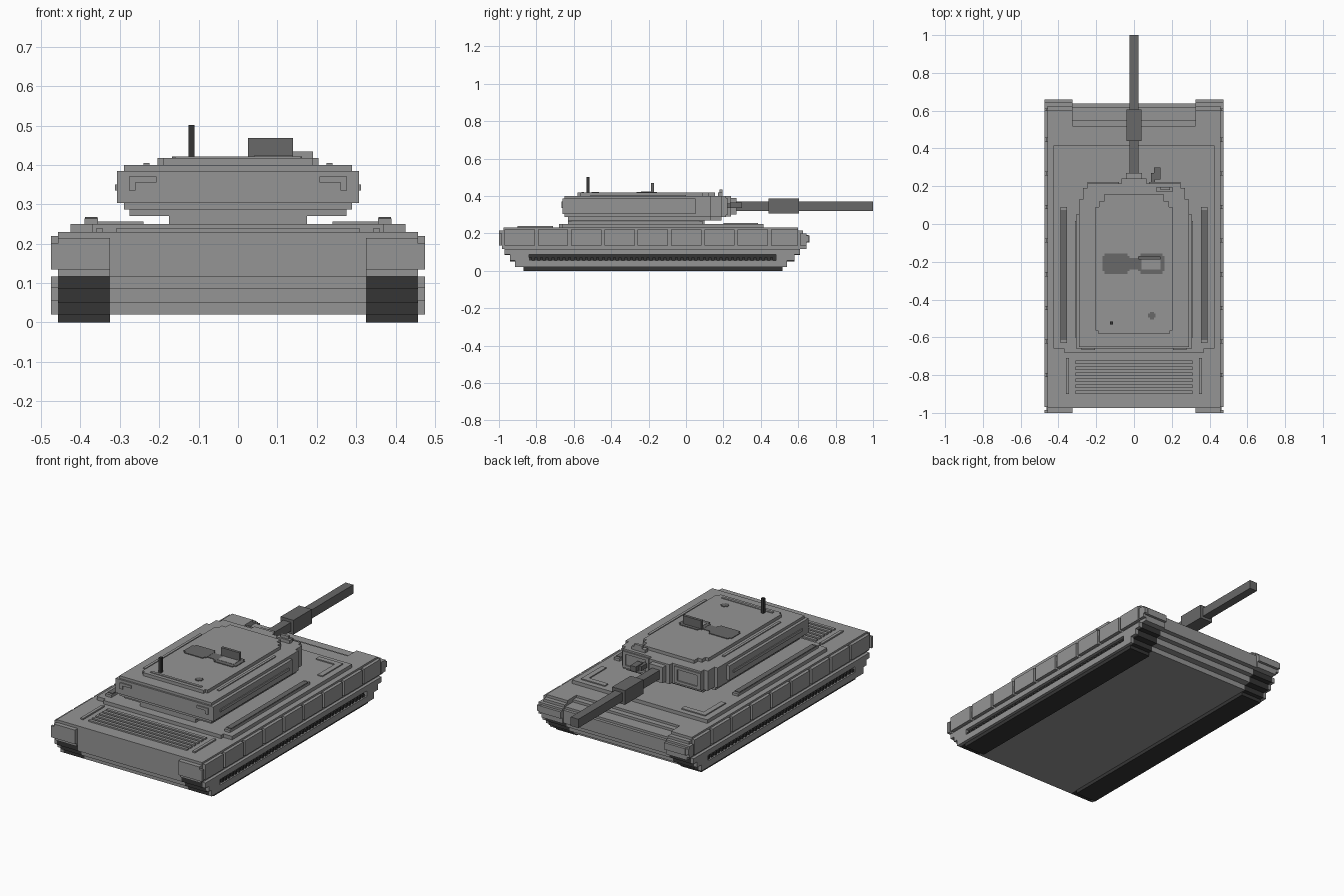
import bpy
import bmesh

default_cube = bpy.data.objects.get("Cube")
if default_cube:
    bpy.data.objects.remove(default_cube, do_unlink=True)


def make_material(name, value):
    material = bpy.data.materials.new(name)
    material.use_nodes = True
    colour = (value, value, value, 1)
    material.diffuse_color = colour
    shader = material.node_tree.nodes["Principled BSDF"]
    shader.inputs["Base Color"].default_value = colour
    shader.inputs["Roughness"].default_value = 0.8
    return material


armour = make_material("armour grey", 0.3)
gunmetal = make_material("gunmetal grey", 0.14)
rubber = make_material("track charcoal", 0.036)


def finish(name, mesh_data, material):
    bmesh.ops.recalc_face_normals(mesh_data, faces=mesh_data.faces)
    mesh = bpy.data.meshes.new(name)
    mesh_data.to_mesh(mesh)
    mesh_data.free()
    mesh.materials.append(material)
    part = bpy.data.objects.new(name, mesh)
    bpy.context.scene.collection.objects.link(part)
    return part


def boxes(name, material, spans, mirror=False):
    """One object from boxes given as x, y and z (low, high) pairs."""
    mesh_data = bmesh.new()
    for x, y, z in spans:
        sides = [x, (-x[1], -x[0])] if mirror else [x]
        for side in sides:
            cube = bmesh.ops.create_cube(mesh_data, size=1)
            for vert in cube["verts"]:
                for axis, (low, high) in enumerate((side, y, z)):
                    vert.co[axis] = high if vert.co[axis] > 0 else low
    return finish(name, mesh_data, material)


def plate(name, material, half_outline, z):
    """Symmetrical slab: the right half of the outline is mirrored."""
    outline = half_outline + [(-x, y) for x, y in reversed(half_outline)]
    mesh_data = bmesh.new()
    face = mesh_data.faces.new([mesh_data.verts.new((x, y, z[0])) for x, y in outline])
    raised = bmesh.ops.extrude_face_region(mesh_data, geom=[face])["geom"]
    for item in raised:
        if isinstance(item, bmesh.types.BMVert):
            item.co.z = z[1]
    return finish(name, mesh_data, material)


def centred(half):
    return (-half, half)


# Stepped running gear: each layer is a length range and a height range
inner, outer, skirt = 0.325, 0.457, 0.475
layers = [((-0.915, 0.54), (0.02, 0.05)),
          ((-0.94, 0.58), (0.05, 0.085)),
          ((-0.97, 0.61), (0.085, 0.117))]
boxes("belly", armour, [(centred(inner), y, z) for y, z in layers])
boxes("tracks", rubber,
      [((inner, outer), y, z) for y, z in layers]
      + [((inner, outer), (-0.87, 0.515), (0, 0.02))], mirror=True)

# Lower skirts leave a long slot through which the track shows
slot_y, slot_z = (-0.84, 0.48), (0.056, 0.087)
low, middle, high = layers
boxes("lower_skirts", armour, [
    ((outer, skirt), low[0], (low[1][0], slot_z[0])),
    ((outer, skirt), (middle[0][0], slot_y[0]), (slot_z[0], slot_z[1])),
    ((outer, skirt), (slot_y[1], middle[0][1]), (slot_z[0], slot_z[1])),
    ((outer, skirt), high[0], (slot_z[1], high[1][1]))], mirror=True)
boxes("slot_track_teeth", rubber, [
    ((outer, 0.467), (slot_y[0] + i * 0.03, slot_y[0] + i * 0.03 + 0.016), (slot_z[0], 0.072))
    for i in range(44)], mirror=True)

# Upper hull with a stepped nose
boxes("hull", armour, [
    (centred(outer), (-0.975, 0.52), (0.117, 0.23)),
    (centred(inner), (0.52, 0.55), (0.117, 0.217)),
    (centred(inner), (0.55, 0.62), (0.117, 0.203)),
    (centred(inner), (0.62, 0.637), (0.117, 0.19))])
boxes("front_fenders", armour, [
    ((inner, outer), (0.52, 0.6), (0.117, 0.23)),
    ((inner, outer), (0.6, 0.625), (0.117, 0.215)),
    ((inner, outer), (0.625, 0.645), (0.117, 0.2)),
    ((inner, outer), (0.645, 0.66), (0.15, 0.188))], mirror=True)
boxes("rear_fenders", armour, [
    ((inner, outer), (-1, -0.97), (0.135, 0.215)),
    ((inner, outer), (-0.985, -0.97), (0.117, 0.135))], mirror=True)

# Side armour panels, with the backing strip seen in the gaps
pitch, gap = 0.178, 0.016
panels = []
for i in range(9):
    start = -0.97 + i * pitch
    panels.append(((outer, skirt), (start, min(start + pitch - gap, 0.6)), (0.135, 0.22)))
boxes("side_panels", armour, panels, mirror=True)
boxes("panel_backing", armour, [
    ((outer, 0.463), (-1, 0.655), (0.15, 0.19)),
    ((outer, skirt), (-1, -0.985), (0.135, 0.2)),
    ((outer, skirt), (0.61, 0.645), (0.135, 0.2)),
    ((outer, skirt), (0.645, 0.658), (0.155, 0.188))], mirror=True)

# Raised deck and its fittings
plate("deck", armour, [(0.37, -0.68), (0.37, -0.66), (0.425, -0.66), (0.425, 0.415)], (0.23, 0.25))
boxes("deck_brackets", armour, [
    ((0.24, 0.39), (0.355, 0.385), (0.25, 0.256)),
    ((0.36, 0.39), (0.2, 0.355), (0.25, 0.256))], mirror=True)
boxes("stowage_rails", armour, [
    ((0.355, 0.39), (-0.63, 0.09), (0.25, 0.264))], mirror=True)
boxes("stowage_rail_tops", gunmetal, [
    ((0.357, 0.388), (-0.615, 0.075), (0.264, 0.268))], mirror=True)
boxes("engine_grille", armour, [
    (centred(0.31), (-0.9 + i * 0.032, -0.882 + i * 0.032), (0.23, 0.238)) for i in range(6)])
boxes("grille_rails", armour, [
    ((0.343, 0.36), (-0.9, -0.71), (0.23, 0.238))], mirror=True)

# Turret, in stepped slabs
boxes("turret_ring", armour, [
    (centred(0.175), (-0.63, 0.1), (0.25, 0.27))])
plate("turret_base", armour, [(0.275, -0.63), (0.275, 0.13), (0.24, 0.13), (0.24, 0.19)], (0.27, 0.287))
plate("turret_body", armour, [
    (0.29, -0.65), (0.29, 0.13), (0.27, 0.13), (0.27, 0.19), (0.245, 0.19), (0.245, 0.215)],
    (0.287, 0.4))
boxes("turret_sides", armour, [
    ((0.29, 0.307), (-0.66, 0.05), (0.303, 0.385))], mirror=True)
boxes("turret_rear", armour, [(centred(0.29), (-0.66, -0.65), (0.303, 0.385))])
boxes("turret_side_rails", armour, [
    ((0.307, 0.312), (-0.6, 0.015), (0.335, 0.35))], mirror=True)
boxes("rear_brackets", armour, [
    ((0.207, 0.277), (-0.666, -0.66), (0.355, 0.37)),
    ((0.26, 0.277), (-0.666, -0.66), (0.335, 0.355))], mirror=True)
plate("turret_roof", armour, [
    (0.19, -0.58), (0.19, -0.565), (0.205, -0.565), (0.205, 0.09),
    (0.185, 0.09), (0.185, 0.12), (0.16, 0.12), (0.16, 0.155)], (0.4, 0.418))
boxes("roof_edge_strips", armour, [
    ((0.225, 0.24), (-0.51, 0), (0.4, 0.405))], mirror=True)
boxes("roof_rear_rail", armour, [
    (centred(0.16), (-0.56, -0.545), (0.418, 0.422))])

# Raised frames around the front cheeks
cheek = (0.213, 0.222)
boxes("cheek_frames", armour, [
    ((0.08, 0.245), cheek, (0.375, 0.39)),
    ((0.08, 0.245), cheek, (0.297, 0.312)),
    ((0.08, 0.1), cheek, (0.312, 0.375)),
    ((0.225, 0.245), cheek, (0.312, 0.375))], mirror=True)

# Mantlet and main gun
boxes("mantlet", armour, [
    (centred(0.065), (0.21, 0.24), (0.29, 0.4)),
    (centred(0.042), (0.24, 0.27), (0.3, 0.39))])
boxes("main_gun", gunmetal, [(centred(0.024), (0.25, 1), (0.32, 0.37))])
boxes("gun_sleeve", gunmetal, [(centred(0.04), (0.44, 0.605), (0.305, 0.386))])
boxes("secondary_gun", gunmetal, [
    ((0.105, 0.14), (0.235, 0.3), (0.335, 0.365)),
    ((0.09, 0.11), (0.215, 0.27), (0.335, 0.36))])
boxes("gun_sight", armour, [
    ((0.12, 0.205), (0.17, 0.195), (0.4, 0.418)),
    ((0.14, 0.19), (0.18, 0.195), (0.418, 0.434))])

# Hatches: one closed, one with its lid standing up
hatch_z = (0.418, 0.422)
boxes("closed_hatch", gunmetal, [
    ((-0.155, -0.035), (-0.265, -0.155), hatch_z),
    ((-0.167, -0.025), (-0.25, -0.17), hatch_z)])
boxes("hatch_ring", gunmetal, [
    ((0.035, 0.15), (-0.265, -0.155), hatch_z),
    ((0.02, 0.162), (-0.25, -0.17), hatch_z)])
boxes("hatch_opening", armour, [((0.04, 0.14), (-0.24, -0.188), (0.418, 0.4235))])
boxes("open_hatch_lid", gunmetal, [((0.025, 0.14), (-0.188, -0.172), (0.418, 0.468))])
boxes("hatch_hinge", gunmetal, [((-0.025, 0.02), (-0.24, -0.18), (0.418, 0.421))])

# Aerial and roof vent
boxes("aerial", rubber, [((-0.126, -0.11), (-0.532, -0.516), (0.418, 0.502))])
boxes("roof_vent", gunmetal, [
    ((0.085, 0.105), (-0.505, -0.465), (0.418, 0.421)),
    ((0.075, 0.115), (-0.495, -0.475), (0.418, 0.421))])
